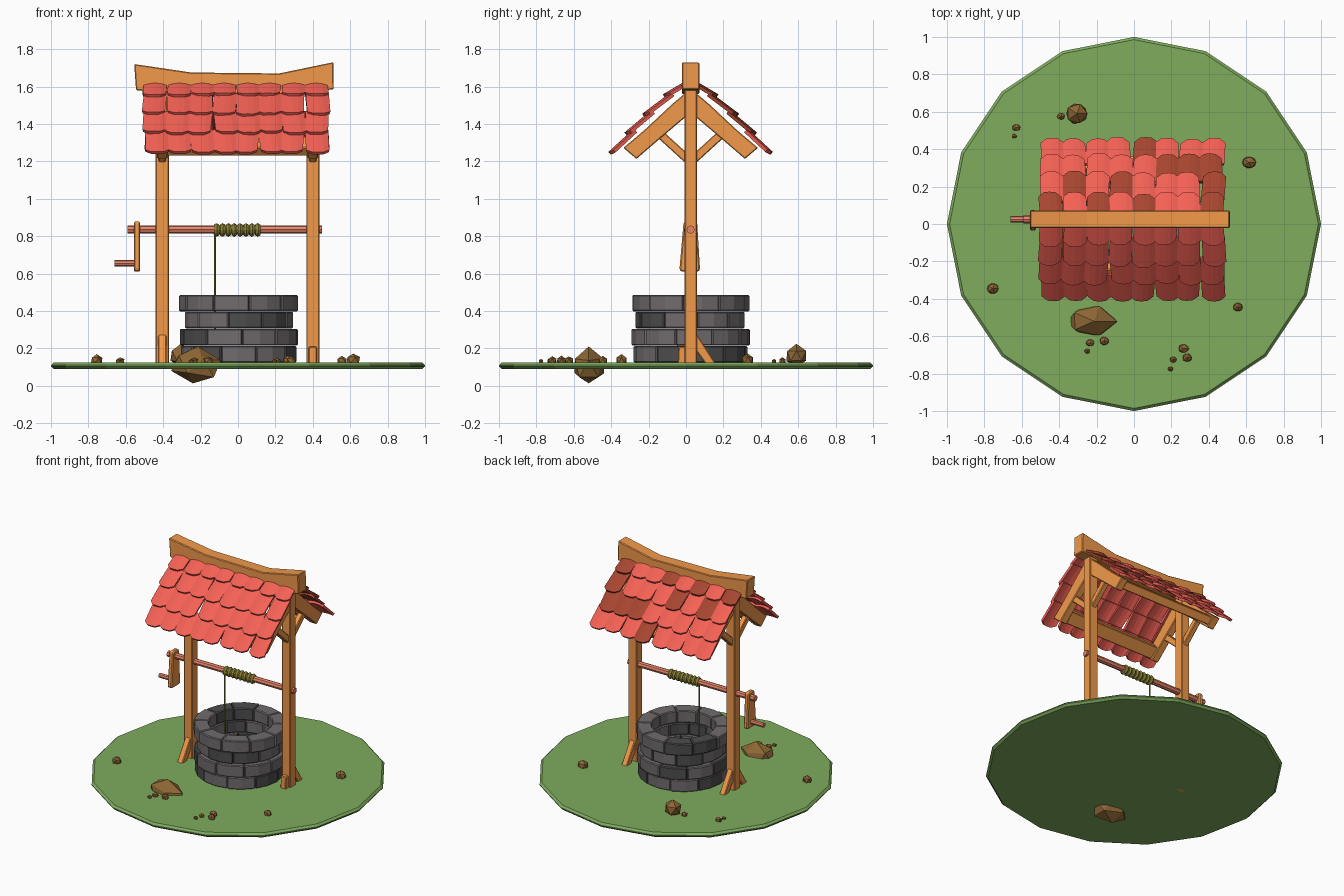
import bpy, bmesh, random
from math import pi, sin, cos, radians, hypot
from mathutils import Vector, Matrix

if "Cube" in bpy.data.objects:
    bpy.data.objects.remove(bpy.data.objects["Cube"])

random.seed(4)
YC = 0.025  # depth of the well axis


def material(name, rgb):
    m = bpy.data.materials.new(name)
    m.diffuse_color = (*rgb, 1)
    m.use_nodes = True
    m.node_tree.nodes["Principled BSDF"].inputs["Base Color"].default_value = m.diffuse_color
    return m


WOOD = material("wood", (0.88, 0.32, 0.069))
AXLE = material("axle_wood", (0.80, 0.23, 0.14))
ROPE = material("rope", (0.26, 0.23, 0.035))
GRASS = material("grass", (0.21, 0.413, 0.11))
ROCK = material("rock", (0.27, 0.135, 0.035))
RED = material("red_tile", (0.91, 0.119, 0.09))
DARK = material("dark_tile", (0.39, 0.06, 0.03))
STONE = material("stone", (0.165, 0.148, 0.153))
STONE2 = material("dark_stone", (0.075, 0.075, 0.077))


def finish(name, bm, mats, bevel=0, recalc=True):
    if recalc:
        bmesh.ops.recalc_face_normals(bm, faces=bm.faces[:])
    me = bpy.data.meshes.new(name)
    bm.to_mesh(me)
    bm.free()
    ob = bpy.data.objects.new(name, me)
    bpy.context.collection.objects.link(ob)
    for m in mats:
        me.materials.append(m)
    if bevel:
        b = ob.modifiers.new("bevel", 'BEVEL')
        b.width, b.segments, b.limit_method = bevel, 1, 'ANGLE'
    return ob


def prism(name, pts, lo, hi, axis, mat=WOOD, bevel=0.005):
    """Outline in (y,z) extruded along x, or in (x,z) extruded along y."""
    bm = bmesh.new()
    place = (lambda p, t: (t, *p)) if axis == 'x' else (lambda p, t: (p[0], t, p[1]))
    a = [bm.verts.new(place(p, lo)) for p in pts]
    b = [bm.verts.new(place(p, hi)) for p in pts]
    bm.faces.new(a)
    bm.faces.new(b[::-1])
    for i in range(len(pts)):
        j = (i + 1) % len(pts)
        bm.faces.new((a[i], b[i], b[j], a[j]))
    return finish(name, bm, [mat], bevel)


def bar(name, p, q, width, x0, x1):
    """Plank running from p to q in the y-z plane."""
    d = Vector(q) - Vector(p)
    n = Vector((-d.y, d.x)).normalized() * width / 2
    p, q = Vector(p), Vector(q)
    return prism(name, [tuple(v) for v in (p + n, q + n, q - n, p - n)], x0, x1, 'x')


def rod(name, a, b, r, sides, mat):
    a, b = Vector(a), Vector(b)
    bm = bmesh.new()
    rot = (b - a).to_track_quat('Z', 'Y').to_matrix().to_4x4()
    bmesh.ops.create_cone(bm, cap_ends=True, segments=sides, radius1=r, radius2=r,
                          depth=(b - a).length, matrix=Matrix.Translation((a + b) / 2) @ rot)
    return finish(name, bm, [mat])


# Grass disc
bm = bmesh.new()
bmesh.ops.create_cone(bm, cap_ends=True, segments=16, radius1=1, radius2=1, depth=0.034,
                      matrix=Matrix.Translation((0, 0, 0.107)))
finish("grass_disc", bm, [GRASS], 0.014)

# Stone rings of curved bricks
bm = bmesh.new()
COUNT, SEG = 10, 2
for row, radius in enumerate((0.308, 0.315, 0.294, 0.318)):
    z0 = 0.125 + row * 0.091
    for k in range(COUNT):
        start = (k + 0.5 * (row % 2) + 0.1 * row) * 2 * pi / COUNT
        ro = radius + random.uniform(-0.005, 0.004)
        loops = []
        for s in range(SEG + 1):
            t = start + 0.004 + (2 * pi / COUNT - 0.008) * s / SEG
            loops.append([bm.verts.new((r * cos(t) + 0.003, YC + r * sin(t), z))
                          for r, z in ((0.215, z0), (ro, z0), (ro, z0 + 0.088), (0.215, z0 + 0.088))])
        faces = [bm.faces.new(loops[0]), bm.faces.new(loops[-1][::-1])]
        for a, b in zip(loops, loops[1:]):
            faces += [bm.faces.new((a[i], b[i], b[(i + 1) % 4], a[(i + 1) % 4])) for i in range(4)]
        shade = int(random.random() < 0.25)
        for f in faces:
            f.material_index = shade
finish("stone_bricks", bm, [STONE, STONE2], 0.006)

# Posts, roof frame
RAFTER = [(0, 1.59), (0.10, 1.505), (0.25, 1.365), (0.36, 1.272),
          (0.29, 1.213), (0.16, 1.325), (0, 1.46)]
for side, x in (("left", -0.405), ("right", 0.40)):
    prism(side + "_post", [(YC - .034, .09), (YC + .034, .09), (YC + .034, 1.6), (YC - .034, 1.6)],
          x - 0.035, x + 0.035, 'x')
    for face, s in (("front", -1), ("back", 1)):
        prism(f"{side}_{face}_rafter", [(YC + s * o, z) for o, z in RAFTER], x - .028, x + .028, 'x')
        bar(f"{side}_{face}_roof_brace", (YC + s * 0.01, 1.205), (YC + s * 0.18, 1.36), 0.045,
            x - 0.02, x + 0.02)
        if (side, face) == ("right", "front"):
            prism("right_front_foot_block", [(-.045, .11), (0, .11), (0, .21), (-.04, .21)],
                  x - 0.022, x + 0.022, 'x')
        else:
            prism(f"{side}_{face}_foot_brace",
                  [(YC + s * o, z) for o, z in ((.02, .28), (.037, .27), (.14, .11), (.085, .11), (.02, .2))],
                  x - 0.022, x + 0.022, 'x')
for face, s in (("front", -1), ("back", 1)):
    bar(face + "_eave_board", (YC + s * 0.25, 1.31), (YC + s * 0.32, 1.25), 0.06, -0.42, 0.42)

# Sagging ridge beam
prism("ridge_beam", [(-.555, 1.72), (-.25, 1.675), (.22, 1.67), (.51, 1.73), (.512, 1.585),
                     (.22, 1.56), (-.25, 1.56), (-.545, 1.58)], YC - 0.046, YC + 0.046, 'y')

# Roof tiles: four overlapping rows of eight on each slope
ROWS = [((.025, 1.615), (.135, 1.55)), ((.095, 1.56), (.245, 1.448)),
        ((.20, 1.465), (.34, 1.348)), ((.295, 1.365), (.425, 1.245))]
for face, s in (("front", -1), ("back", 1)):
    bm = bmesh.new()
    for (o0, z0), (o1, z1) in ROWS:
        length = hypot(o1 - o0, z1 - z0)
        down = Vector((0, s * (o1 - o0), z1 - z0)) / length
        up = Vector((0, s * (z0 - z1), o1 - o0)) / length
        for c in range(8):
            x = -0.438 + c * 0.1225 + random.uniform(-.005, .005)
            skew = random.uniform(-0.08, 0.08)
            extra = random.uniform(-0.008, 0.008)
            grid = []
            for i in range(5):
                u = (i - 2) / 2
                col = []
                for end in (0, length + extra - 0.022 * u ** 4 - 0.004 * u * u):
                    p = Vector((x + 0.060 * u + skew * end, YC + s * o0, z0))
                    col.append(bm.verts.new(p + down * end + up * 0.010 * (0.5 - u * u)))
                grid.append(col)
            mat = int(s > 0 and random.random() < 0.3)
            for a, b in zip(grid, grid[1:]):
                quad = (a[0], a[1], b[1], b[0])
                f = bm.faces.new(quad if s < 0 else quad[::-1])
                f.material_index = mat
    tiles = finish(face + "_roof_tiles", bm, [RED, DARK], recalc=False)
    sol = tiles.modifiers.new("thickness", 'SOLIDIFY')
    sol.thickness, sol.offset = 0.018, 0

# Windlass: axle, crank, rope
rod("axle", (-0.59, YC, 0.835), (0.45, YC, 0.835), 0.022, 8, AXLE)
prism("crank_arm", [(-.035, .622), (-.027, .61), (.067, .61), (.075, .622), (.06, .865), (.052, .878),
                    (-.006, .878), (-.014, .865)], -0.557, -0.523, 'x', bevel=0.008)
rod("crank_handle", (-0.66, YC, 0.655), (-0.53, YC, 0.655), 0.017, 8, AXLE)
for i in range(8):
    bpy.ops.mesh.primitive_torus_add(location=(-0.115 + i * 0.0315, YC, 0.833), rotation=(0, pi / 2, 0.1),
                                     major_radius=0.021, minor_radius=0.0155,
                                     major_segments=12, minor_segments=6)
    bpy.context.object.name = f"rope_coil_{i + 1}"
    bpy.context.object.data.materials.append(ROPE)
rod("hanging_rope", (-0.122, YC - 0.005, 0.83), (-0.122, YC - 0.005, 0.30), 0.006, 6, ROPE)


# Rocks scattered on the grass
def rock(name, loc, size, tilt=0):
    bm = bmesh.new()
    bmesh.ops.create_icosphere(bm, subdivisions=1, radius=1)
    for v in bm.verts:
        v.co *= random.uniform(0.92, 1.08)
    bm.transform(Matrix.LocRotScale(Vector(loc), Matrix.Rotation(tilt, 3, 'Y').to_quaternion(), Vector(size)))
    finish(name, bm, [ROCK])


rock("large_rock", (-0.228, -0.52, 0.107), (0.137, 0.09, 0.098), radians(8))
rock("medium_rock", (-0.305, 0.59, 0.16), (0.065, 0.06, 0.06))
PEBBLES = [(-.39, .575, .023), (-.63, .515, .024), (-.64, .47, .016), (.615, .33, .04), (-.755, -.345, .036),
           (.555, -.445, .029), (-.235, -.635, .024), (-.16, -.625, .028), (-.25, -.68, .016),
           (.265, -.665, .03), (.21, -.725, .021), (.285, -.715, .028), (.195, -.775, .016)]
for i, (x, y, r) in enumerate(PEBBLES):
    rock(f"pebble_{i + 1}", (x, y, 0.124 + r * 0.35), (r, r * 0.85, r * 0.85))
